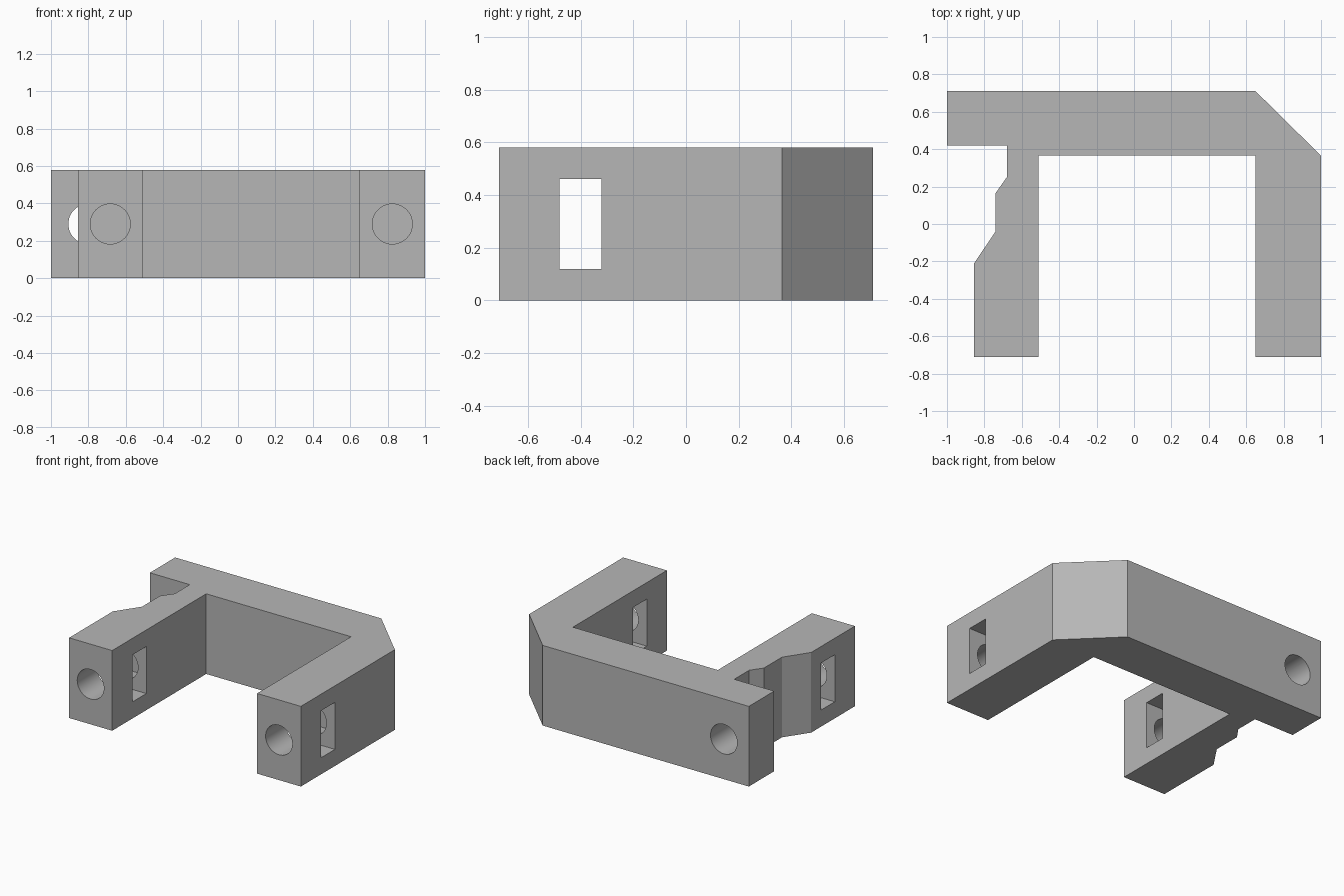
import bpy
import bmesh
import math
from mathutils import Matrix, Vector

if "Cube" in bpy.data.objects:
    bpy.data.objects.remove(bpy.data.objects["Cube"], do_unlink=True)

HEIGHT = 0.58
MID_Z = HEIGHT / 2
HOLE_R = 0.107

grey = bpy.data.materials.new("plain grey")
grey.use_nodes = True
grey.diffuse_color = (0.47, 0.47, 0.47, 1)
grey.node_tree.nodes["Principled BSDF"].inputs["Base Color"].default_value = grey.diffuse_color


def add_object(name, bm):
    bmesh.ops.recalc_face_normals(bm, faces=bm.faces)
    mesh = bpy.data.meshes.new(name)
    bm.to_mesh(mesh)
    bm.free()
    mesh.materials.append(grey)
    obj = bpy.data.objects.new(name, mesh)
    bpy.context.collection.objects.link(obj)
    return obj


def extruded_outline(name, points):
    bm = bmesh.new()
    face = bm.faces.new([bm.verts.new((x, y, 0)) for x, y in points])
    top = bmesh.ops.extrude_face_region(bm, geom=[face])["geom"]
    verts = [v for v in top if isinstance(v, bmesh.types.BMVert)]
    bmesh.ops.translate(bm, verts=verts, vec=(0, 0, HEIGHT))
    return add_object(name, bm)


def hole_cutter(name, x, y0, y1):
    bm = bmesh.new()
    place = Matrix.Translation((x, (y0 + y1) / 2, MID_Z)) @ Matrix.Rotation(math.pi / 2, 4, "X")
    bmesh.ops.create_cone(bm, cap_ends=True, segments=48, radius1=HOLE_R,
                          radius2=HOLE_R, depth=y1 - y0, matrix=place)
    return add_object(name, bm)


def slot_cutter(name, x):
    bm = bmesh.new()
    size = Matrix.Diagonal(Vector((0.5, 0.16, 0.34, 1)))
    bmesh.ops.create_cube(bm, size=1, matrix=Matrix.Translation((x, -0.4, MID_Z)) @ size)
    return add_object(name, bm)


# Bracket body: two legs, back bar with a chamfered corner, and a side tab
body = extruded_outline("bracket_body", [
    (-1, 0.71), (-1, 0.42), (-0.68, 0.42), (-0.68, 0.25), (-0.74, 0.165),
    (-0.74, -0.04), (-0.855, -0.21), (-0.855, -0.71), (-0.51, -0.71),
    (-0.51, 0.365), (0.65, 0.365), (0.65, -0.71), (1, -0.71),
    (1, 0.365), (0.65, 0.71)])

# Screw holes and nut slots in the legs, plus the hole through the tab
cutters = [hole_cutter("tab_hole", -0.8, 0.35, 0.8)]
for side, x in (("right", -0.683), ("left", 0.825)):
    cutters.append(hole_cutter(side + "_screw_hole", x, -0.8, -0.2))
    cutters.append(slot_cutter(side + "_nut_slot", x))

for cutter in cutters:
    cutter.hide_render = True
    mod = body.modifiers.new(cutter.name, "BOOLEAN")
    mod.operation = "DIFFERENCE"
    mod.solver = "EXACT"
    mod.object = cutter

# Bake the cuts and remove the cutters
depsgraph = bpy.context.evaluated_depsgraph_get()
cut_mesh = bpy.data.meshes.new_from_object(body.evaluated_get(depsgraph))
body.modifiers.clear()
body.data = cut_mesh
for cutter in cutters:
    bpy.data.objects.remove(cutter, do_unlink=True)

# Round hole walls, crisp edges elsewhere
bpy.ops.object.select_all(action="DESELECT")
body.select_set(True)
bpy.context.view_layer.objects.active = body
bpy.ops.object.shade_smooth_by_angle(angle=math.radians(25))
